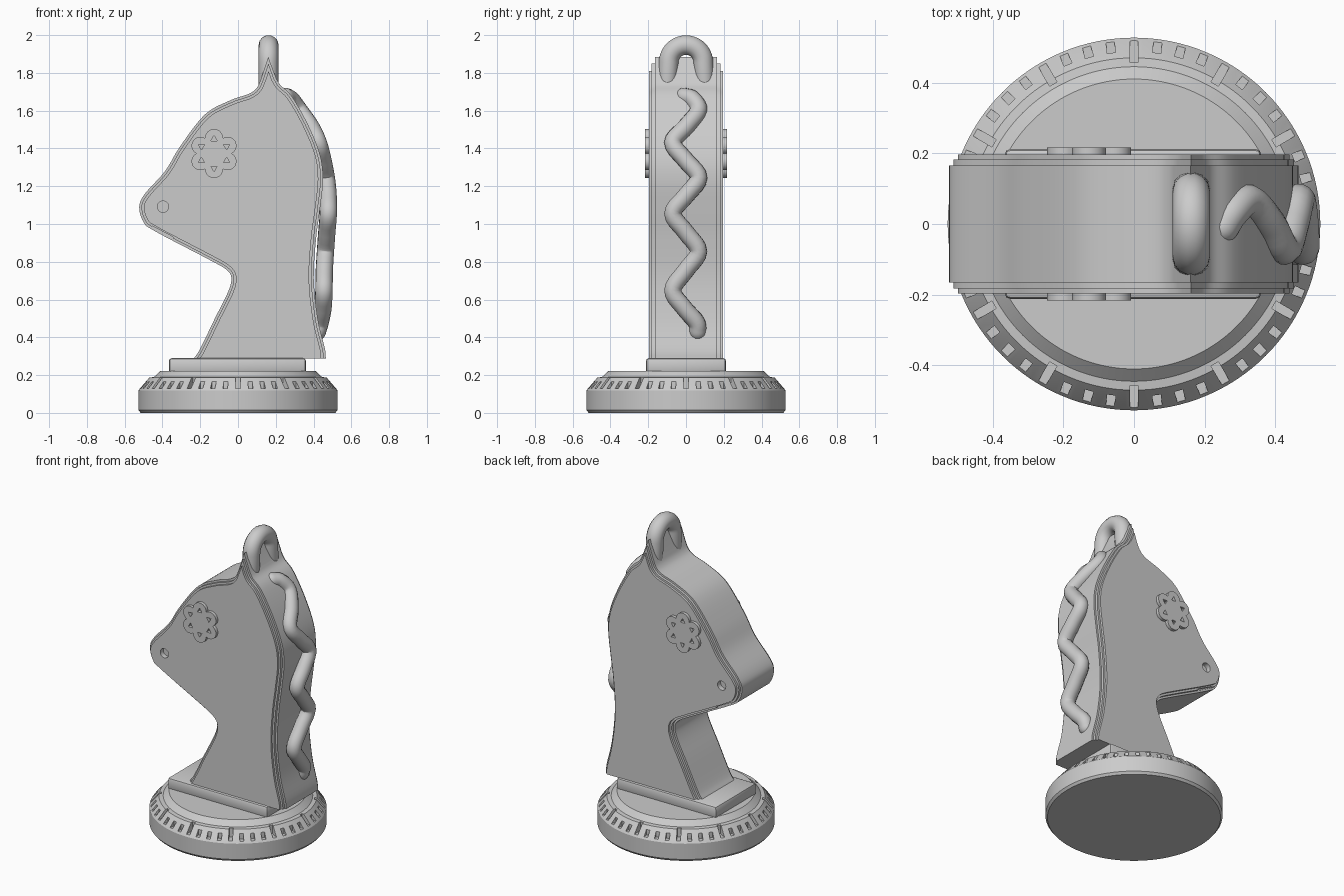
import bpy, bmesh, math
from mathutils import Vector, Matrix

cube = bpy.data.objects.get("Cube")
if cube:
    bpy.data.objects.remove(cube, do_unlink=True)

grey = bpy.data.materials.new("plain_grey")
grey.use_nodes = True
grey.diffuse_color = (0.6, 0.6, 0.6, 1)
grey.node_tree.nodes["Principled BSDF"].inputs["Base Color"].default_value = (0.6, 0.6, 0.6, 1)


def activate(ob):
    bpy.ops.object.select_all(action='DESELECT')
    ob.select_set(True)
    bpy.context.view_layer.objects.active = ob


def smooth(ob, degrees=30):
    activate(ob)
    bpy.ops.object.shade_smooth_by_angle(angle=math.radians(degrees))


def finish(name, bm):
    bmesh.ops.recalc_face_normals(bm, faces=bm.faces)
    me = bpy.data.meshes.new(name)
    bm.to_mesh(me)
    bm.free()
    me.materials.append(grey)
    ob = bpy.data.objects.new(name, me)
    bpy.context.collection.objects.link(ob)
    return ob


def loft(bm, rings, caps=True):
    loops = [[bm.verts.new(p) for p in ring] for ring in rings]
    n = len(loops[0])
    for a, b in zip(loops, loops[1:]):
        for i in range(n):
            j = (i + 1) % n
            bm.faces.new((a[i], a[j], b[j], b[i]))
    if caps:
        bm.faces.new(loops[0])
        bm.faces.new(loops[-1])


def prism(bm, outline, y0, y1):
    loft(bm, [[(x, y, z) for x, z in outline] for y in (y0, y1)])


def circle(cx, cz, r, n, start=0.0):
    return [(cx + r * math.cos(start + math.tau * i / n),
             cz + r * math.sin(start + math.tau * i / n)) for i in range(n)]


def carve(ob, bm):
    cutter = finish("cutter", bm)
    cutter.hide_render = True
    mod = ob.modifiers.new("carve", 'BOOLEAN')
    mod.operation, mod.solver, mod.object = 'DIFFERENCE', 'EXACT', cutter
    activate(ob)
    bpy.ops.object.modifier_apply(modifier=mod.name)
    bpy.data.objects.remove(cutter, do_unlink=True)


def spline(points, steps):
    """Smooth path through the points."""
    p = [Vector(q) for q in points]
    p = [2 * p[0] - p[1]] + p + [2 * p[-1] - p[-2]]
    out = []
    for a, b, c, d in zip(p, p[1:], p[2:], p[3:]):
        for s in range(steps):
            t = s / steps
            out.append(0.5 * (2 * b + (c - a) * t + (2 * a - 5 * b + 4 * c - d) * t ** 2
                              + (3 * b - a - 3 * c + d) * t ** 3))
    return out + [p[-2]]


def inset(path, d):
    """Move an open outline inward, keeping its ends on the bottom line."""
    out = []
    for i, p in enumerate(path):
        ns = []
        for a, b in ((i - 1, i), (i, i + 1)):
            if a >= 0 and b < len(path):
                t = (path[b] - path[a]).normalized()
                ns.append(Vector((t.y, -t.x)))
        n = ns[0] if len(ns) == 1 else (ns[0] + ns[1]) / (1 + ns[0].dot(ns[1]))
        out.append(p + n * d)
    for i in (0, -1):
        out[i].y = path[i].y
    return out


# Round base: turned profile with recessed tick marks
profile = [(0.515, 0), (0.527, 0.015), (0.527, 0.118), (0.521, 0.127),
           (0.47, 0.187), (0.445, 0.19), (0.41, 0.222)]
bm = bmesh.new()
loft(bm, [[(x, y, z) for x, y in circle(0, 0, r, 128)] for r, z in profile])
base = finish("round_base", bm)
bm = bmesh.new()
for k in range(48):
    inner = 0.457 if k % 4 == 0 else 0.488
    m = (Matrix.Rotation(math.tau * k / 48, 4, 'Z')
         @ Matrix.Translation(((inner + 0.6) / 2, 0, 0.18))
         @ Matrix.Diagonal((0.6 - inner, 0.024, 0.1, 1)))
    bmesh.ops.create_cube(bm, size=1, matrix=m)
carve(base, bm)
smooth(base, 20)

# Plinth under the neck
bm = bmesh.new()
bmesh.ops.create_cube(bm, size=1, matrix=Matrix.Translation((-0.003, 0, 0.25))
                      @ Matrix.Diagonal((0.726, 0.424, 0.08, 1)))
bmesh.ops.bevel(bm, geom=bm.edges[:], offset=0.016, segments=2, affect='EDGES', profile=0.5)
smooth(finish("plinth", bm))

# Head: stepped side layers over one outline
front_line = [(-0.235, 0.287), (-0.2, 0.34), (-0.12, 0.505), (-0.055, 0.635), (-0.035, 0.71),
              (-0.06, 0.757), (-0.16, 0.815), (-0.44, 0.962), (-0.5, 1.01), (-0.523, 1.09),
              (-0.493, 1.16), (-0.386, 1.28), (-0.307, 1.41), (-0.175, 1.58), (-0.04, 1.655),
              (0.06, 1.69), (0.1, 1.722), (0.122, 1.77)]
back_line = [(0.203, 1.77), (0.225, 1.735), (0.286, 1.675), (0.37, 1.527), (0.434, 1.368),
             (0.45, 1.235), (0.434, 1.08), (0.413, 0.92), (0.401, 0.71), (0.423, 0.495),
             (0.46, 0.34), (0.465, 0.287)]
outline = spline(front_line, 5) + [Vector((0.16, 1.885))] + spline(back_line, 5)
layers = [(0.197, 0.025), (0.182, 0.025), (0.182, 0.012), (0.165, 0.012), (0.165, 0)]
steps = [(-y, d) for y, d in layers] + [(y, d) for y, d in reversed(layers)]
bm = bmesh.new()
loft(bm, [[(p.x, y, p.y) for p in inset(outline, d)] for y, d in steps])
head = finish("head", bm)

# Nostrils and mouth slits
mouth = [(-0.455, 0.99), (-0.345, 0.932), (-0.345, 0.92), (-0.455, 0.978)]
bm = bmesh.new()
for side in (-1, 1):
    prism(bm, circle(-0.397, 1.092, 0.03, 24), side * 0.165, side * 0.3)
    prism(bm, mouth, side * 0.168, side * 0.3)
carve(head, bm)
smooth(head)

# Flower eyes with pierced petals
petal_at, petal_r, eye = 0.083, 0.047, (-0.127, 1.373)
flower = []
for i in range(96):
    a = math.tau * i / 96
    f = (a + math.pi / 6) % (math.pi / 3) - math.pi / 6
    r = petal_at * math.cos(f) + math.sqrt(petal_r ** 2 - (petal_at * math.sin(f)) ** 2)
    flower.append((eye[0] + r * math.sin(a), eye[1] + r * math.cos(a)))
for side, name in ((-1, "right_eye"), (1, "left_eye")):
    bm = bmesh.new()
    prism(bm, flower, side * 0.19, side * 0.217)
    ob = finish(name, bm)
    bm = bmesh.new()
    for cx, cz in circle(*eye, 0.077, 6, math.pi / 2):
        facing = math.atan2(cz - eye[1], cx - eye[0])
        prism(bm, circle(cx, cz, 0.019, 3, facing), side * 0.1, side * 0.3)
    carve(ob, bm)
    smooth(ob)


def tube(name, path, radius):
    """Round rod with domed ends."""
    pts = [(p, 1.0) for p in path]
    for at, nxt, first in ((path[0], path[1], True), (path[-1], path[-2], False)):
        out = (at - nxt).normalized()
        dome = [(at + out * radius * math.sin(a), max(math.cos(a), 0.02))
                for a in (math.pi / 2 * k / 5 for k in range(1, 6))]
        pts = dome[::-1] + pts if first else pts + dome
    cu = bpy.data.curves.new(name, 'CURVE')
    cu.dimensions = '3D'
    cu.bevel_depth, cu.bevel_resolution, cu.use_fill_caps = radius, 5, True
    sp = cu.splines.new('POLY')
    sp.points.add(len(pts) - 1)
    for q, (p, r) in zip(sp.points, pts):
        q.co, q.radius = (*p, 1), r
    cu.materials.append(grey)
    ob = bpy.data.objects.new(name, cu)
    bpy.context.collection.objects.link(ob)
    activate(ob)
    bpy.ops.object.convert(target='MESH')
    smooth(bpy.context.view_layer.objects.active, 50)


# Forelock loop on the crest
arch = [Vector((0.162, 0.092 * math.cos(math.pi * k / 20), 1.855 + 0.092 * math.sin(math.pi * k / 20)))
        for k in range(21)]
tube("forelock_loop", [Vector((0.162, 0.1, 1.72))] + arch + [Vector((0.162, -0.1, 1.72))], 0.053)

# Wavy mane down the back of the neck
mane = [(0.25, -0.01, 1.675), (0.28, 0.035, 1.66), (0.325, 0.066, 1.6), (0.385, 0, 1.515),
        (0.425, -0.07, 1.43), (0.45, 0, 1.335), (0.467, 0.068, 1.245), (0.477, 0, 1.15),
        (0.478, -0.07, 1.055), (0.47, 0, 0.955), (0.463, 0.067, 0.855), (0.457, 0, 0.755),
        (0.455, -0.07, 0.65), (0.45, -0.01, 0.555), (0.435, 0.055, 0.48), (0.42, 0.062, 0.43)]
tube("mane", spline(mane, 5), 0.046)
